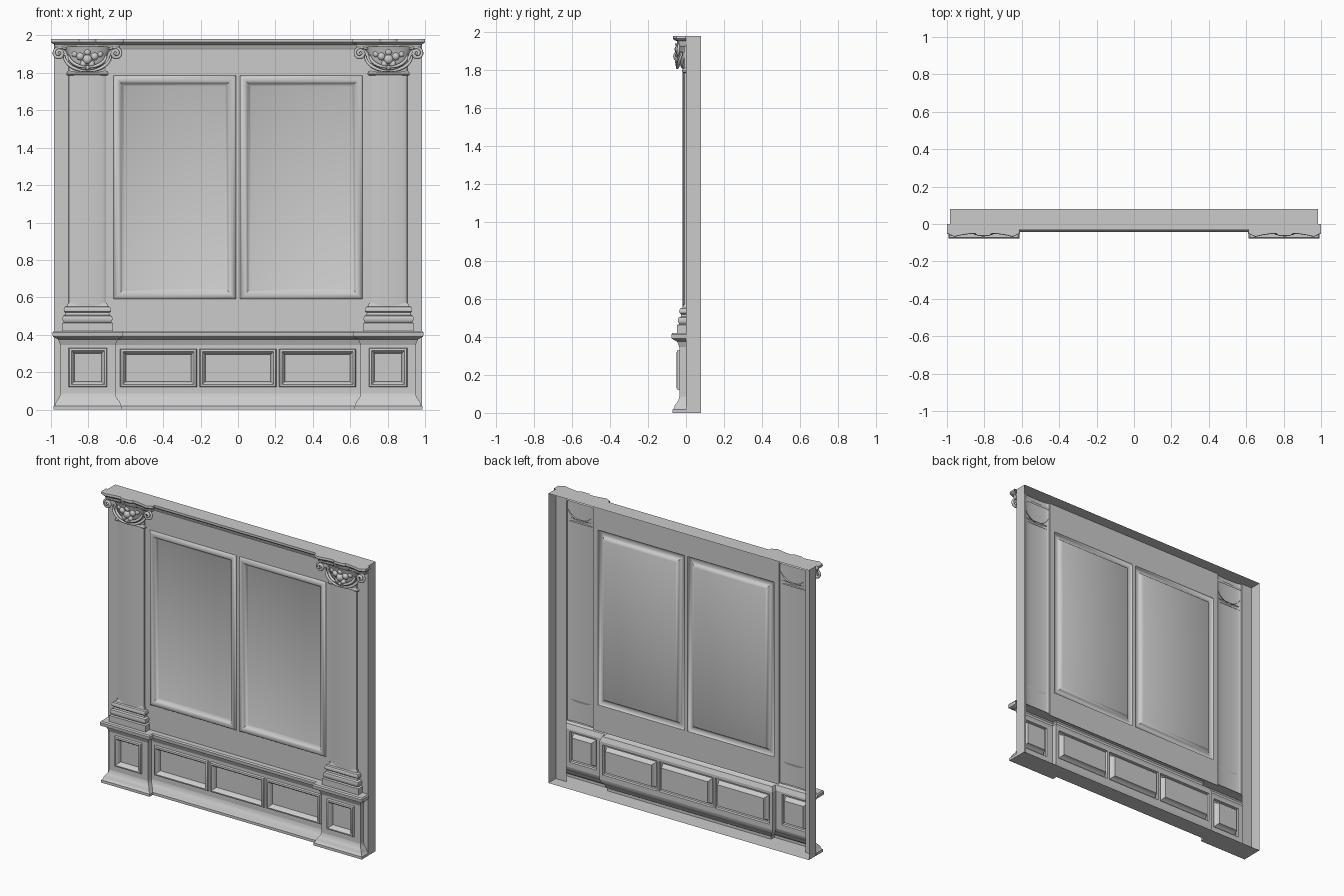
import bpy, math
from mathutils import Vector

if "Cube" in bpy.data.objects:
    bpy.data.objects.remove(bpy.data.objects["Cube"])

CX = 0.805  # column centre line


def mesh(name, verts, faces, mirror=False):
    me = bpy.data.meshes.new(name)
    me.from_pydata(verts, [], faces)
    me.update()
    ob = bpy.data.objects.new(name, me)
    bpy.context.collection.objects.link(ob)
    if mirror:
        add_mirror(ob)
    return ob


def add_mirror(ob):
    m = ob.modifiers.new("Mirror", 'MIRROR')
    m.use_clip = False
    m.use_mirror_merge = False


def offset_path(path, o):
    """Plan path pushed outwards by o with mitred corners."""
    pts = [Vector(p) for p in path]
    nr = []
    for a, b in zip(pts, pts[1:]):
        d = (b - a).normalized()
        nr.append(Vector((d.y, -d.x)))
    out = []
    for i, p in enumerate(pts):
        n1, n2 = nr[max(i - 1, 0)], nr[min(i, len(nr) - 1)]
        out.append(p + (n1 + n2) / (1 + n1.dot(n2)) * o)
    return out


def sweep(name, path, profile, mirror=False, cap=()):
    """Sheet moulding: (offset, z) profile along a plan path; cap closes rows flat."""
    n, v, f = len(path), [], []
    for o, z in profile:
        v += [(p.x, p.y, z) for p in offset_path(path, o)]
    for r in range(len(profile) - 1):
        f += [(r*n + i, r*n + i + 1, r*n + n + i + 1, r*n + n + i) for i in range(n - 1)]
    for r in cap:
        f.append([r*n + i for i in range(n)])
    return mesh(name, v, f, mirror)


def sheet(name, x0, x1, z0, z1, y, holes=(), mirror=False):
    """Flat upright sheet with one row of rectangular holes."""
    rects, x = [], x0
    if holes:
        h0, h1 = holes[0][2], holes[0][3]
        rects += [(x0, x1, z0, h0), (x0, x1, h1, z1)]
        for a, b, _, _ in holes:
            rects.append((x, a, h0, h1))
            x = b
        rects.append((x, x1, h0, h1))
    else:
        rects.append((x0, x1, z0, z1))
    v, f = [], []
    for a, b, c, d in rects:
        k = len(v)
        v += [(a, y, c), (b, y, c), (b, y, d), (a, y, d)]
        f.append((k, k+1, k+2, k+3))
    return mesh(name, v, f, mirror)


def panel(name, rect, y, rings, mirror=False):
    """Mitred frame moulding with a sunk field, from (inset, dy) rings."""
    a, b, c, d = rect
    v, f = [], []
    for i, dy in rings:
        v += [(a+i, y+dy, c+i), (b-i, y+dy, c+i), (b-i, y+dy, d-i), (a+i, y+dy, d-i)]
    for r in range(len(rings) - 1):
        for i in range(4):
            j = (i + 1) % 4
            f.append((r*4 + i, r*4 + j, r*4 + 4 + j, r*4 + 4 + i))
    k = 4 * len(rings) - 4
    f.append((k, k+1, k+2, k+3))
    return mesh(name, v, f, mirror)


def tube(name, pts, r):
    """Tapered ornament strand, mirrored to the other column."""
    cu = bpy.data.curves.new(name, 'CURVE')
    cu.dimensions = '3D'
    cu.bevel_depth = r
    cu.bevel_resolution = 2
    cu.use_fill_caps = True
    s = cu.splines.new('POLY')
    s.points.add(len(pts) - 1)
    for i, p in enumerate(pts):
        s.points[i].co = (*p, 1)
        s.points[i].radius = 0.55 + 0.45 * math.sin(math.pi * i / (len(pts) - 1))
    ob = bpy.data.objects.new(name, cu)
    bpy.context.collection.objects.link(ob)
    add_mirror(ob)


# open-backed casing: sides, top, floor
mesh("side_return", [(.985, 0, 0), (.985, .08, 0), (.985, .08, 1.98), (.985, 0, 1.98)], [(0, 1, 2, 3)], True)
mesh("top_return", [(-.985, -.03, 1.98), (.985, -.03, 1.98), (.985, .08, 1.98), (-.985, .08, 1.98)], [(0, 1, 2, 3)])
mesh("floor_return", [(-.985, 0, 0), (.985, 0, 0), (.985, .08, 0), (-.985, .08, 0)], [(0, 1, 2, 3)])

# main wall with two tall framed panels
FRAME = [(0, 0), (.006, -.009), (.018, -.014), (.03, -.012), (.04, -.003), (.05, .010), (.056, .013)]
tall = [(-.665, -.012, .59, 1.785), (.012, .665, .59, 1.785)]
sheet("main_wall", -.705, .705, .41, 1.98, 0, tall)
for r in tall:
    panel("tall_panel", r, 0, FRAME)
sheet("outer_wall_strip", .905, .985, 0, 1.98, 0, (), True)

# top cornice
sweep("top_cornice", [(-.985, 0), (.985, 0)],
      [(0, 1.925), (.006, 1.935), (.01, 1.95), (.022, 1.957), (.03, 1.965), (.03, 1.98)])

# dado: skirting and ledge mouldings break forward around the plinths
PX0, PX1, PY = .655, .95, -.035
left = [(-PX1, 0), (-PX1, PY), (-PX0, PY), (-PX0, 0)]
plan = left + [(-x, y) for x, y in reversed(left)]
sweep("skirting", plan, [(.036, 0), (.036, .018), (.028, .024), (.024, .04), (.012, .055), (.004, .068), (0, .085)], cap=(0,))
sweep("dado_ledge", plan, [(0, .345), (.006, .36), (.012, .375), (.028, .383), (.04, .39), (.042, .412), (.036, .42)], cap=(6,))
SMALL = [(0, 0), (.004, -.012), (.014, -.015), (.022, -.008), (.028, .012), (.03, .018)]
low = [(-.63, -.22, .12, .325), (-.205, .205, .12, .325), (.22, .63, .12, .325)]
sheet("dado_wall", -PX0, PX0, .085, .345, 0, low)
for r in low:
    panel("dado_panel", r, 0, SMALL)
square = (.70, .905, .12, .33)
sheet("plinth_front", PX0, PX1, .085, .345, PY, [square], True)
panel("plinth_panel", square, PY, SMALL, True)
for x in (PX0, PX1):
    mesh("plinth_side", [(x, PY, .085), (x, 0, .085), (x, 0, .345), (x, PY, .345)], [(0, 1, 2, 3)], True)

# column: shallow convex shaft
N = 16
arc = []
for i in range(N + 1):
    t = math.pi * i / N
    arc.append((CX - .1 * math.cos(t), -.018 * math.sin(t) ** .6 if 0 < i < N else 0))
sweep("column_shaft", arc, [(0, .42), (0, 1.98)], True)

# column base and neck ring
foot = [(CX-.103, 0), (CX-.103, -.012), (CX+.103, -.012), (CX+.103, 0)]
sweep("column_base", foot,
      [(.034, .42), (.034, .462), (.022, .466), (.029, .475), (.031, .488), (.027, .5), (.015, .506),
       (.013, .518), (.022, .525), (.024, .537), (.018, .548), (.006, .552), (.001, .57)], True)
sweep("neck_ring", foot, [(-.002, 1.785), (.008, 1.79), (.009, 1.798), (.003, 1.806), (-.002, 1.81)], True)

# capital: concave-fronted abacus
edge = [(-.18, 0), (-.18, -.04), (-.155, -.052), (-.12, -.044), (-.08, -.038), (-.04, -.036), (-.025, -.048)]
edge = [(CX + x, y) for x, y in edge + [(-x, y) for x, y in reversed(edge)]]
sweep("abacus", edge, [(-.012, 1.925), (-.006, 1.94), (-.004, 1.952), (.008, 1.957), (.016, 1.966), (.014, 1.98)],
      True, cap=(5,))

# capital: half bell
v, f, M = [], [], 16
bell = [(.015, 1.803), (.05, 1.815), (.08, 1.84), (.1, 1.875), (.112, 1.91), (.14, 1.94)]
for r, z in bell:
    for i in range(M + 1):
        t = math.pi * i / M
        v.append((CX - r * math.cos(t), -.008 - .36 * r * math.sin(t), z))
for r in range(len(bell) - 1):
    for i in range(M):
        k = r * (M + 1) + i
        f.append((k, k + 1, k + M + 2, k + M + 1))
mesh("capital_bell", v, f, True)

# capital: fruit cluster
for dx, z, r in [(0, 1.872, .026), (-.038, 1.888, .021), (.038, 1.888, .021), (-.022, 1.848, .018),
                 (.022, 1.848, .018), (0, 1.91, .018), (-.068, 1.9, .016), (.068, 1.9, .016), (0, 1.828, .013)]:
    y = -.044 + 2.2 * dx * dx
    bpy.ops.mesh.primitive_uv_sphere_add(segments=14, ring_count=8, radius=r, location=(0, 0, 0))
    ob = bpy.context.object
    ob.name = "capital_fruit"
    for p in ob.data.vertices:
        p.co = Vector((p.co.x + CX + dx, p.co.y * .9 + y, p.co.z + z))
    add_mirror(ob)

# capital: corner scrolls, swag and leaf strands
for s in (-1, 1):
    pts = []
    for i in range(29):
        t = i / 28
        a, r = math.pi * (.5 - 3.2 * t), .030 * (1 - .8 * t)
        pts.append((CX + s * (.152 + r * math.cos(a)), -.038 - .012 * t, 1.905 + r * math.sin(a)))
    tube("capital_scroll", [(CX + s * .06, -.035, 1.938), (CX + s * .11, -.034, 1.94)] + pts, .010)
    for k, (w, drop) in enumerate([(.125, .085), (.1, .065)]):
        tube("capital_swag", [(CX + s * w * math.cos(u), -.02 - .026 * math.sin(u) - .004 * k,
                               1.895 - drop * math.sin(u)) for u in [math.pi / 2 * i / 10 for i in range(11)]], .009)

# smooth shading with crisp edges
bpy.ops.object.select_all(action='DESELECT')
for ob in bpy.context.scene.objects:
    if ob.type == 'MESH':
        ob.select_set(True)
        bpy.context.view_layer.objects.active = ob
bpy.ops.object.shade_smooth_by_angle(angle=math.radians(40))
